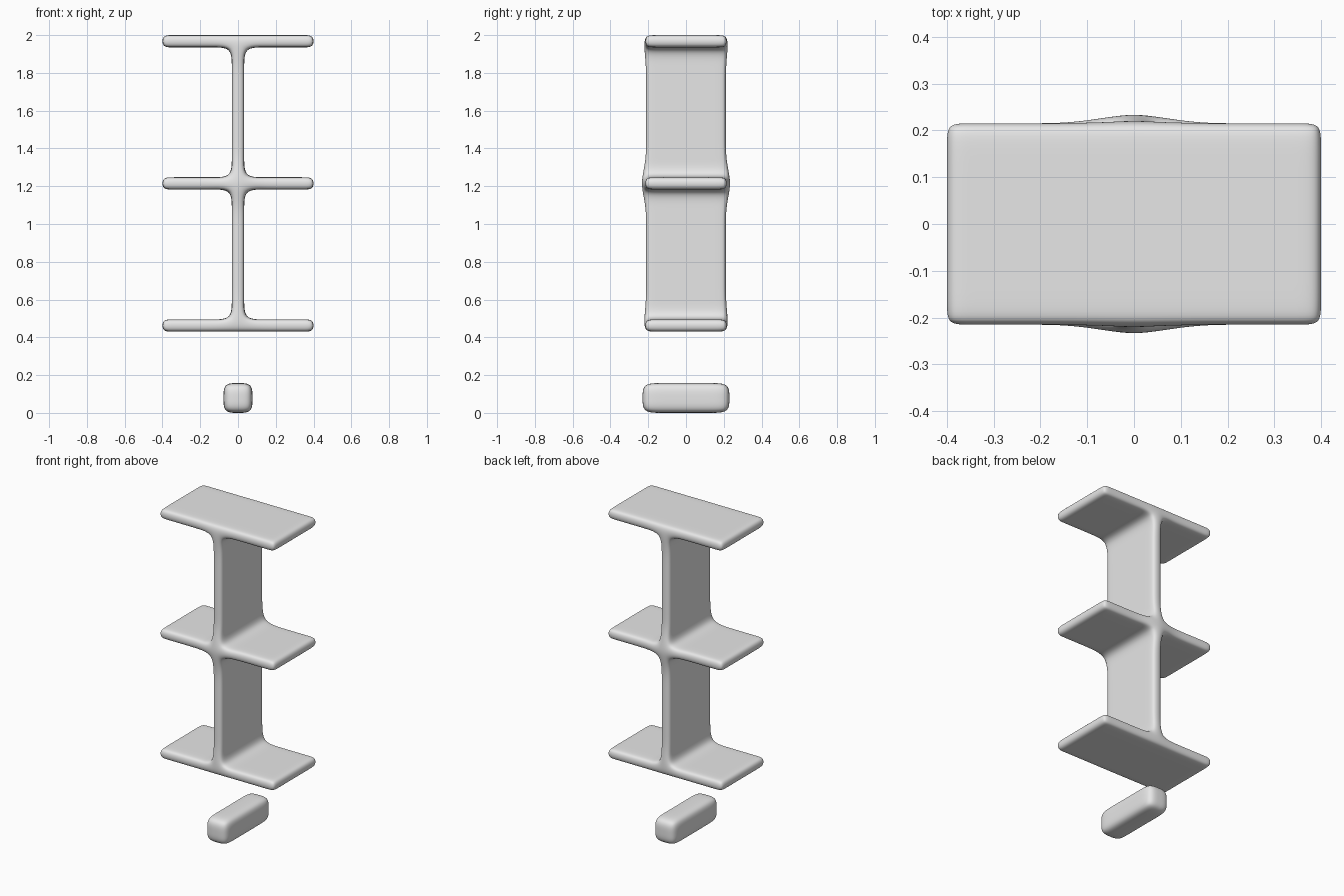
import bpy
import bmesh
from itertools import product

cube = bpy.data.objects.get("Cube")
if cube:
    bpy.data.objects.remove(cube, do_unlink=True)

# One plain grey for everything
grey = bpy.data.materials.new("light_grey")
grey.use_nodes = True
grey.diffuse_color = (0.8, 0.8, 0.8, 1)
grey.node_tree.nodes["Principled BSDF"].inputs["Base Color"].default_value = (0.8, 0.8, 0.8, 1)


def rounded_cage(name, xs, ys, zs, filled, adjust=lambda x, y, z: (x, y, z)):
    """Skin the filled cells of a grid and round the cage with subdivision."""
    bm = bmesh.new()
    cuts = (xs, ys, zs)
    sizes = [len(c) - 1 for c in cuts]
    cells = {c for c in product(*map(range, sizes)) if filled(*c)}
    verts = {}

    def vert(key):
        if key not in verts:
            verts[key] = bm.verts.new(adjust(*(cuts[a][key[a]] for a in range(3))))
        return verts[key]

    for cell in cells:
        for axis, side in product(range(3), (0, 1)):
            neighbour = list(cell)
            neighbour[axis] += 2 * side - 1
            if tuple(neighbour) in cells:
                continue
            u, v = (axis + 1) % 3, (axis + 2) % 3
            ring = []
            for du, dv in ((0, 0), (1, 0), (1, 1), (0, 1)):
                key = list(cell)
                key[axis] += side
                key[u] += du
                key[v] += dv
                ring.append(vert(tuple(key)))
            bm.faces.new(ring if side else ring[::-1])
    bmesh.ops.recalc_face_normals(bm, faces=bm.faces[:])
    mesh = bpy.data.meshes.new(name)
    bm.to_mesh(mesh)
    bm.free()
    mesh.materials.append(grey)
    mesh.shade_smooth()
    obj = bpy.data.objects.new(name, mesh)
    bpy.context.collection.objects.link(obj)
    mod = obj.modifiers.new("rounding", "SUBSURF")
    mod.levels = mod.render_levels = 3
    return obj


# Shelf frame: three shelves joined by a central upright
THICK, POST, FILLET = 0.065, 0.033, 0.1
bottoms = (0.43, 1.1825, 1.935)
half_x = [POST, POST + FILLET, POST + 2 * FILLET, 0.35, 0.402]
frame_x = [-x for x in reversed(half_x)] + half_x
frame_y = [-0.217, -0.17, 0.17, 0.217]
frame_z = []
for i, b in enumerate(bottoms):
    if i > 0:
        frame_z += [b - 2 * FILLET, b - FILLET]
    frame_z += [b, b + THICK]
    if i < 2:
        frame_z += [b + THICK + FILLET, b + THICK + 2 * FILLET]
middle_cell = len(half_x) - 1


def in_frame(i, j, k):
    return i == middle_cell or frame_z[k] in bottoms


def swell_joints(x, y, z):
    """The upright is a little narrower and its joints bulge forward and back."""
    if abs(x) <= POST and abs(y) > 0.2:
        if abs(z - 1.215) < THICK:
            depth = 0.235
        elif 0.45 < z < 0.5 or 1.93 < z < 1.95:
            depth = 0.224
        elif z > 1.95 or z < 0.45:
            depth = 0.217
        else:
            depth = 0.213
        y = depth if y > 0 else -depth
    return x, y, z


rounded_cage("shelf_frame", frame_x, frame_y, frame_z, in_frame, swell_joints)

# Separate rounded bar below the lowest shelf
rounded_cage("floor_bar", [-0.077, 0, 0.077], [-0.23, -0.13, 0.13, 0.23],
             [0, 0.079, 0.158], lambda i, j, k: True)
